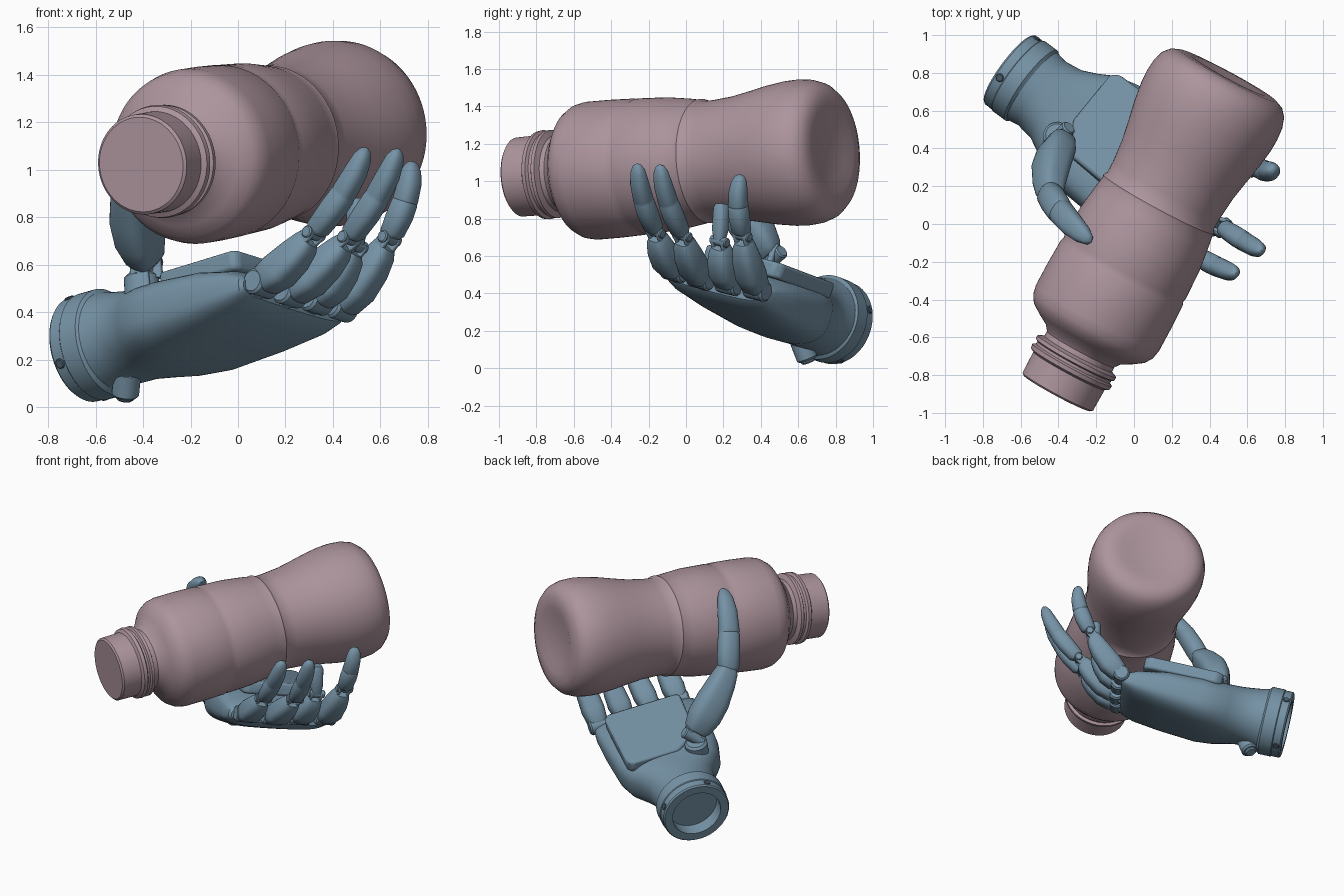
import bpy, bmesh
from math import cos, sin, pi, radians
from mathutils import Vector, Matrix

V = Vector


def material(name, rgb):
    m = bpy.data.materials.new(name)
    m.diffuse_color = (*rgb, 1)
    return m


PINK = material("pink_plastic", (0.42, 0.30, 0.34))
BLUE = material("blue_plastic", (0.18, 0.29, 0.38))
DARK = material("dark_recess", (0.07, 0.11, 0.15))

# Hand frame: wrist centre, length, across the knuckles, palm normal
WRIST = V((-0.66, 0.82, 0.24))
A = V((0.78, -0.58, 0.22)).normalized()
L = V((0.6, 0.775, -0.2))
L = (L - A * L.dot(A)).normalized()
N = A.cross(L)


def hand(u, v, n):
    return WRIST + A * u + L * v + N * n


def finish(name, bm, mat, angle=35):
    bmesh.ops.recalc_face_normals(bm, faces=bm.faces)
    me = bpy.data.meshes.new(name)
    bm.to_mesh(me)
    bm.free()
    ob = bpy.data.objects.new(name, me)
    bpy.context.collection.objects.link(ob)
    me.materials.append(mat)
    bpy.ops.object.select_all(action='DESELECT')
    ob.select_set(True)
    bpy.context.view_layer.objects.active = ob
    bpy.ops.object.shade_smooth_by_angle(angle=radians(angle))
    return ob


def loft(name, rings, mat, angle=35):
    bm = bmesh.new()
    rows = [[bm.verts.new(p) for p in r] for r in rings]
    k = len(rows[0])
    for a, b in zip(rows, rows[1:]):
        for i in range(k):
            bm.faces.new((a[i], a[(i + 1) % k], b[(i + 1) % k], b[i]))
    bm.faces.new(rows[0])
    bm.faces.new(rows[-1])
    return finish(name, bm, mat, angle)


def ring(c, x, y, rx, ry, e=2.0, k=28):
    pts = []
    for i in range(k):
        ca, sa = cos(2 * pi * i / k), sin(2 * pi * i / k)
        px = abs(ca) ** (2 / e) * (1 if ca > 0 else -1)
        py = abs(sa) ** (2 / e) * (1 if sa > 0 else -1)
        pts.append(c + x * rx * px + y * ry * py)
    return pts


def lathe(name, origin, axis, profile, mat, k=64, angle=35):
    axis = axis.normalized()
    x = axis.orthogonal().normalized()
    y = axis.cross(x)
    return loft(name, [ring(origin + axis * h, x, y, r, r, 2, k) for r, h in profile], mat, angle)


def pin(name, c, axis, r, length, mat=BLUE):
    h, b = length / 2, r * 0.2
    return lathe(name, c, axis, [(r - b, -h), (r, b - h), (r, h - b), (r - b, h)], mat, 20)


def limb(name, p, q, out, sections, e=2.4):
    """Tapered limb; sections are (t, half width, half depth, bow)."""
    d = (q - p).normalized()
    out = (out - d * out.dot(d)).normalized()
    side = d.cross(out)
    return loft(name, [ring(p.lerp(q, t) + out * bow, side, out, w, h, e) for t, w, h, bow in sections], BLUE, 40)


# Bottle: turned profile (radius, height) along a tilted axis
smooth_profile = [
    (0.01, -0.985), (0.2, -0.985), (0.212, -0.975), (0.214, -0.85), (0.235, -0.838), (0.239, -0.815),
    (0.222, -0.805), (0.222, -0.79), (0.236, -0.782), (0.236, -0.762), (0.203, -0.748), (0.202, -0.72),
    (0.225, -0.69), (0.285, -0.655), (0.335, -0.62), (0.36, -0.58), (0.37, -0.53), (0.37, -0.4),
    (0.366, -0.26), (0.359, -0.24), (0.364, -0.22), (0.357, -0.05), (0.34, 0.08), (0.33, 0.14),
    (0.333, 0.155), (0.32, 0.175), (0.321, 0.24), (0.332, 0.36), (0.352, 0.47), (0.374, 0.58),
    (0.388, 0.68), (0.391, 0.75), (0.385, 0.82), (0.367, 0.875), (0.335, 0.912), (0.29, 0.93),
    (0.22, 0.932), (0.16, 0.915), (0.01, 0.91)]
lathe("bottle", V((0.058, -0.031, 1.097)), V((0.473, 0.878, 0.076)), smooth_profile, PINK, 80)

# Wrist socket, hollow at the end
lathe("wrist_socket", WRIST, A, [
    (0.01, 0.09), (0.165, 0.09), (0.165, 0.0), (0.218, 0.0), (0.226, 0.01), (0.226, 0.06),
    (0.231, 0.065), (0.231, 0.15), (0.2, 0.18), (0.01, 0.18)], BLUE)
for i in range(4):
    a = i * pi / 2 + 0.5
    radial = L * cos(a) + N * sin(a)
    pin("wrist_screw", WRIST + A * 0.035 + radial * 0.22, radial, 0.022, 0.024, DARK)
knob = V((-0.47, 0.63, 0.10))
knob_dir = V((-0.02, 0.0, -0.3)) + L * 0.1 - A * 0.1
pin("wrist_knob", knob, knob_dir, 0.058, 0.12)
pin("wrist_knob_cap", knob + knob_dir.normalized() * 0.06, knob_dir, 0.04, 0.03)

# Palm: sections (along, half width, back, front, squareness)
palm = [(0.12, 0.228, -0.225, 0.225, 2.0), (0.22, 0.21, -0.2, 0.2, 2.0), (0.32, 0.225, -0.195, 0.18, 2.2),
        (0.4, 0.265, -0.2, 0.165, 2.4), (0.48, 0.315, -0.205, 0.15, 2.6), (0.6, 0.345, -0.2, 0.135, 3),
        (0.85, 0.36, -0.17, 0.11, 3.2), (1.04, 0.36, -0.135, 0.065, 3.4), (1.12, 0.35, -0.1, 0.02, 3.4),
        (1.135, 0.335, -0.085, 0.0, 3.4)]
loft("palm", [ring(hand(u, 0, (lo + hi) / 2), L, N, w, (hi - lo) / 2, e, 48) for u, w, lo, hi, e in palm], BLUE, 30)

# Raised palm plate
bm = bmesh.new()
outline = [(0.48, 0.27), (0.48, -0.05), (0.6, -0.21), (1.0, -0.23), (1.02, -0.2), (1.02, 0.27), (0.98, 0.3), (0.52, 0.3)]
face = bm.faces.new([bm.verts.new(hand(u, v, 0.08)) for u, v in outline])
new = bmesh.ops.extrude_face_region(bm, geom=[face])
bmesh.ops.translate(bm, vec=N * 0.085, verts=[g for g in new["geom"] if isinstance(g, bmesh.types.BMVert)])
plate = finish("palm_plate", bm, BLUE)
bev = plate.modifiers.new("bevel", 'BEVEL')
bev.width, bev.segments = 0.015, 2

# Fingers: base, middle joint, tip (the ring finger ends in a bare stub)
KNUCKLE = [(0, 0.05, 0.05, 0), (0.06, 0.066, 0.066, 0.005), (0.3, 0.076, 0.078, 0.015),
           (0.6, 0.07, 0.07, 0.015), (0.82, 0.056, 0.056, 0.008), (0.9, 0.044, 0.044, 0)]
TIP = [(0.02, 0.036, 0.036, 0), (0.07, 0.048, 0.05, 0.004), (0.3, 0.053, 0.056, 0.015), (0.48, 0.052, 0.053, 0.02),
       (0.5, 0.049, 0.05, 0.02), (0.52, 0.051, 0.052, 0.02), (0.75, 0.048, 0.047, 0.015), (0.9, 0.04, 0.037, 0.005),
       (0.97, 0.026, 0.023, 0), (1.0, 0.008, 0.008, -0.002)]
STUB = [(0.02, 0.03, 0.03, 0), (0.3, 0.042, 0.042, 0), (0.9, 0.04, 0.04, 0), (1.0, 0.03, 0.03, 0)]
fingers = {
    "index": ((0.10, -0.06, 0.52), (0.32, -0.165, 0.73), (0.545, -0.265, 1.09), TIP),
    "middle": ((0.22, 0.08, 0.48), (0.47, -0.02, 0.71), (0.68, -0.145, 1.085), TIP),
    "ring": ((0.33, 0.23, 0.45), (0.50, 0.18, 0.68), (0.50, 0.19, 0.88), STUB),
    "little": ((0.43, 0.38, 0.42), (0.64, 0.30, 0.71), (0.74, 0.285, 1.035), TIP)}
OUT = A - N * 0.8
for name, (p, j, t, tip) in fingers.items():
    p, j, t = V(p), V(j), V(t)
    up = (j - p).normalized()
    pin(name + "_knuckle_pin", p, L, 0.055, 0.135)
    limb(name + "_lower", p, j, OUT, KNUCKLE, 3)
    pin(name + "_joint_pin", j, L, 0.026, 0.11)
    for s in (-1, 1):
        c = j + L * 0.034 * s
        limb(name + "_fork", c - up * 0.07, c + up * 0.02, OUT,
             [(0, 0.012, 0.03, 0), (0.8, 0.012, 0.03, 0), (1, 0.012, 0.018, 0)], 4)
    limb(name + "_upper", j, t, OUT, tip)
    # thin linkage bar behind each knuckle
    bar = hand(1.08, 0, 0) - WRIST
    b0 = p - A * 0.07 - N * 0.045
    b1 = p.lerp(j, 0.45) + OUT * 0.055
    limb(name + "_link", b0, b1, OUT, [(0, 0.03, 0.018, 0), (0.5, 0.035, 0.02, 0.01), (1, 0.03, 0.018, 0)], 4)

# Thumb: mount, hinge, lower block and curved tip
tb, tj, tt = V((-0.39, 0.45, 0.61)), V((-0.45, 0.16, 0.98)), V((-0.235, -0.09, 1.405))
t_out = V((-0.8, 0.4, 0.4))
t_dir = (tj - tb).normalized()
t_side = t_dir.cross(t_out).normalized()
pin("thumb_mount", hand(0.47, -0.17, 0.13), N, 0.075, 0.12)
pin("thumb_hinge", tb - t_dir * 0.03, t_side, 0.04, 0.15)
for s in (-1, 1):
    c = tb + t_side * 0.045 * s
    limb("thumb_bracket", c - N * 0.1, c + N * 0.03, t_out, [(0, 0.018, 0.045, 0), (0.8, 0.018, 0.04, 0), (1, 0.018, 0.02, 0)], 4)
limb("thumb_lower", tb, tj, t_out, [
    (0, 0.065, 0.05, 0), (0.06, 0.085, 0.07, 0), (0.25, 0.108, 0.088, 0.01), (0.5, 0.106, 0.09, 0.02),
    (0.8, 0.086, 0.078, 0.012), (0.97, 0.07, 0.065, 0), (1.02, 0.055, 0.05, 0)], 3)
limb("thumb_upper", tj, tt, t_out, [
    (-0.05, 0.05, 0.045, 0), (0.0, 0.07, 0.062, 0), (0.15, 0.075, 0.065, 0.015), (0.4, 0.072, 0.06, 0.04),
    (0.42, 0.067, 0.055, 0.04), (0.45, 0.07, 0.058, 0.042), (0.7, 0.064, 0.053, 0.04), (0.88, 0.05, 0.042, 0.02),
    (0.97, 0.03, 0.025, 0.003), (1.0, 0.01, 0.01, -0.004)])
